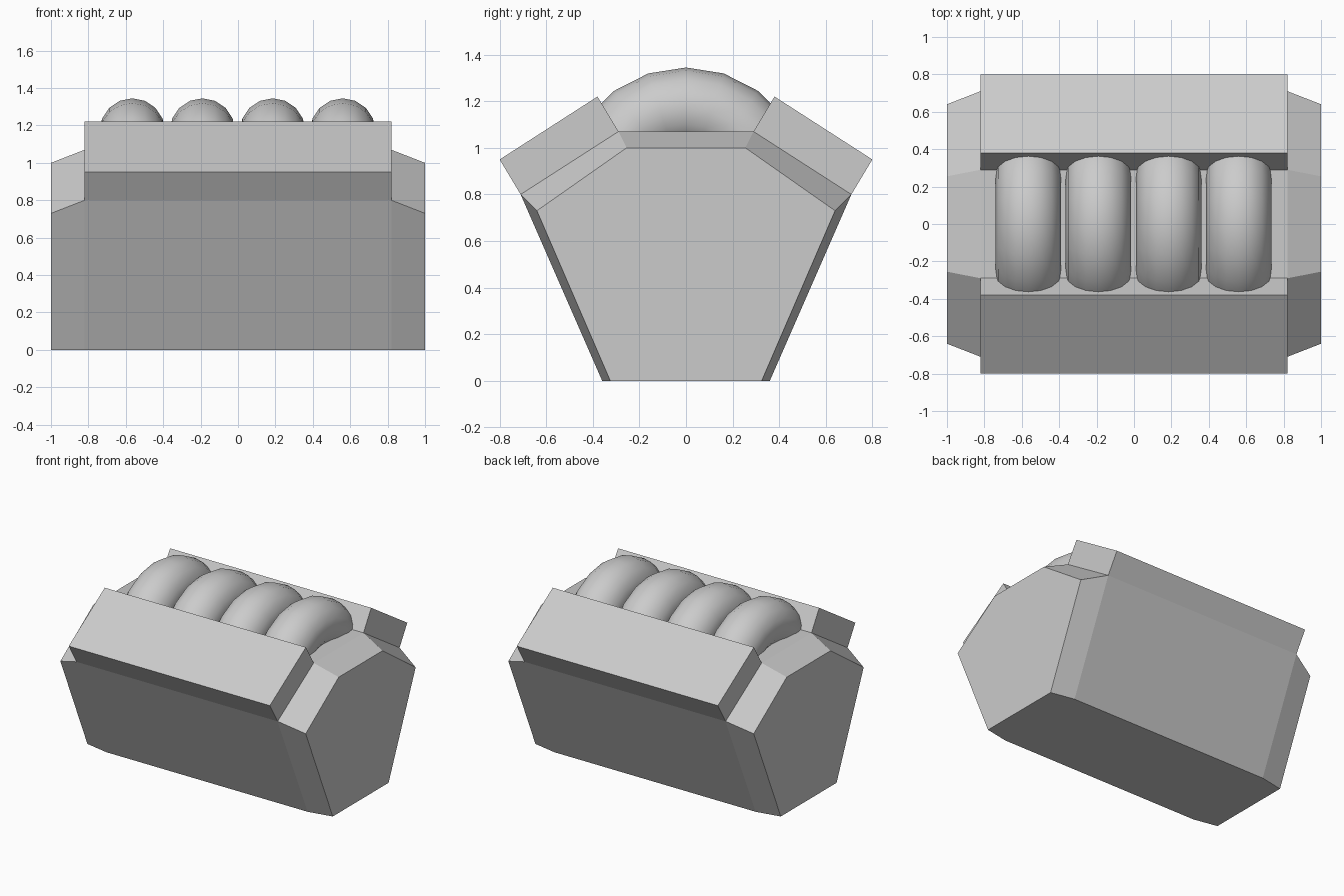
import bpy
import bmesh
import math

if "Cube" in bpy.data.objects:
    bpy.data.objects.remove(bpy.data.objects["Cube"], do_unlink=True)

grey = bpy.data.materials.new("plain grey")
grey.use_nodes = True
colour = (0.6, 0.6, 0.6, 1)
grey.diffuse_color = colour
grey.node_tree.nodes["Principled BSDF"].inputs["Base Color"].default_value = colour


def loft(name, sections):
    """Skin a row of (x, yz-profile) sections and cap both ends."""
    bm = bmesh.new()
    rings = [[bm.verts.new((x, y, z)) for y, z in prof] for x, prof in sections]
    count = len(rings[0])
    for a, b in zip(rings, rings[1:]):
        for i in range(count):
            j = (i + 1) % count
            bm.faces.new((a[i], a[j], b[j], b[i]))
    bm.faces.new(rings[0])
    bm.faces.new(rings[-1])
    bmesh.ops.recalc_face_normals(bm, faces=bm.faces)
    mesh = bpy.data.meshes.new(name)
    bm.to_mesh(mesh)
    bm.free()
    mesh.materials.append(grey)
    obj = bpy.data.objects.new(name, mesh)
    bpy.context.collection.objects.link(obj)
    return obj


def symmetric(half):
    return half + [(-y, z) for y, z in reversed(half)]


# Tapered body with chamfered ends
middle = symmetric([(0.36, 0), (0.71, 0.80), (0.29, 1.07)])
end = symmetric([(0.325, 0), (0.64, 0.73), (0.255, 1.0)])
loft("body", [(-1, end), (-0.82, middle), (0.82, middle), (1, end)])

# Slanted rails on the front and back shoulders
rail = [(0.71, 0.80), (0.80, 0.95), (0.38, 1.22), (0.29, 1.07)]
for name, side in (("front_rail", -1), ("back_rail", 1)):
    profile = [(side * y, z) for y, z in rail]
    loft(name, [(-0.82, profile), (0.82, profile)])

# Row of four rounded rings set into the top
for i in range(4):
    bpy.ops.mesh.primitive_torus_add(
        major_segments=20, minor_segments=16, major_radius=0.35, minor_radius=0.175,
        location=(-0.565 + 0.375 * i, 0, 0.82), rotation=(0, math.pi / 2, 0))
    ring = bpy.context.object
    ring.name = f"top_ring_{i + 1}"
    ring.data.materials.append(grey)
    bpy.ops.object.shade_smooth()
